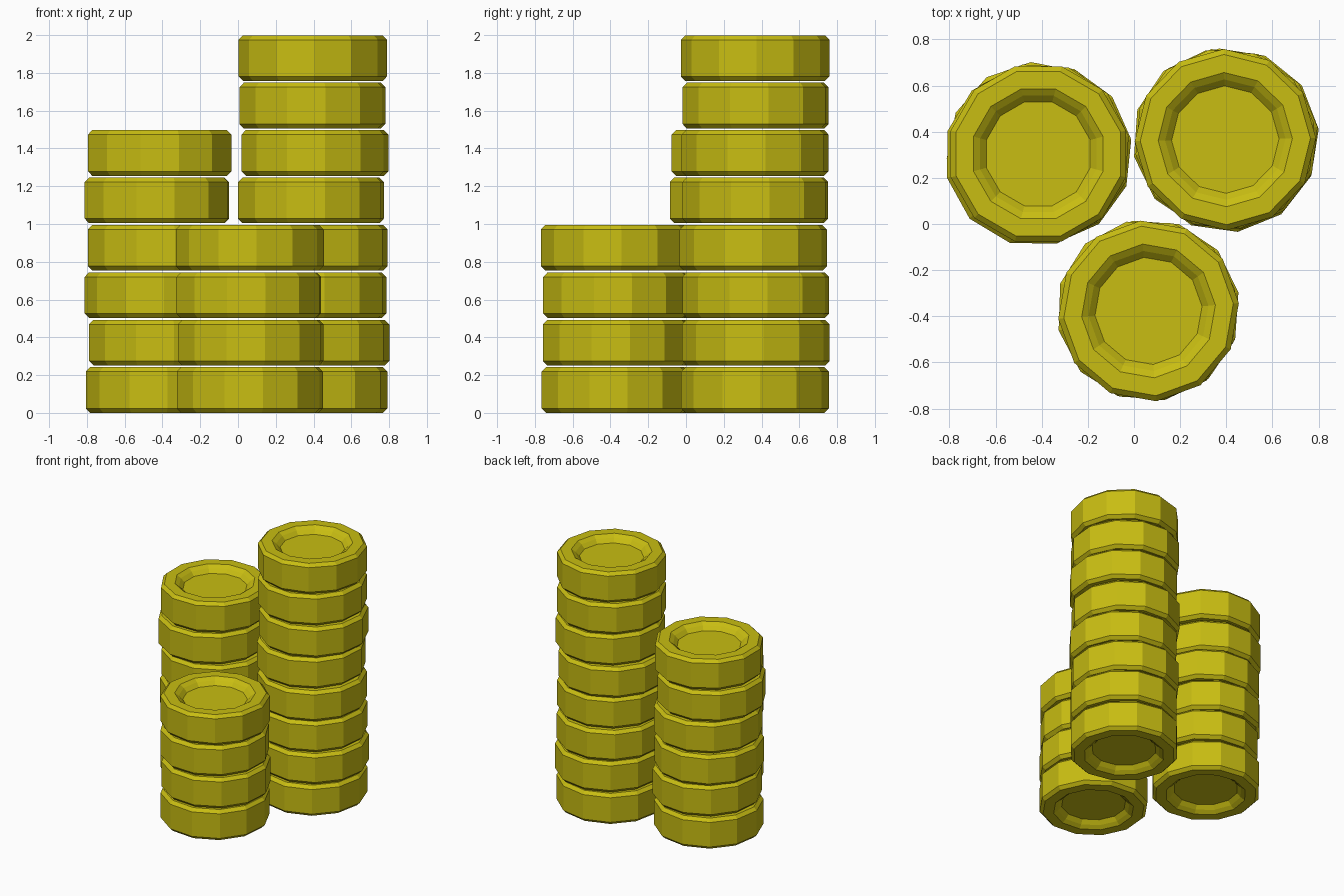
import bpy, bmesh, math

if "Cube" in bpy.data.objects:
    bpy.data.objects.remove(bpy.data.objects["Cube"])

# single gold colour
gold = bpy.data.materials.new("gold")
gold.diffuse_color = (0.58, 0.51, 0.006, 1)
gold.use_nodes = True
gold.node_tree.nodes["Principled BSDF"].inputs["Base Color"].default_value = gold.diffuse_color

SIDES, R, H, PITCH = 12, 0.393, 0.242, 0.251

# half profile from outer wall to recessed floor: (radius, depth below the face)
HALF = [(R, 0.024), (R - 0.024, 0.0), (0.291, 0.0), (0.261, 0.021), (0.233, 0.05)]
# full profile: top floor -> top rim -> wall -> bottom rim -> bottom floor
PROFILE = [(r, H - d) for r, d in reversed(HALF)] + [(r, d) for r, d in HALF]


def coin(name, x, y, z, turn):
    """Twelve-sided chamfered disc with a sunken face on both sides."""
    bm = bmesh.new()
    rings = []
    for r, h in PROFILE:
        rings.append([bm.verts.new((r * math.cos(2 * math.pi * i / SIDES),
                                    r * math.sin(2 * math.pi * i / SIDES), h))
                      for i in range(SIDES)])
    for a, b in zip(rings, rings[1:]):
        for i in range(SIDES):
            j = (i + 1) % SIDES
            bm.faces.new((a[i], b[i], b[j], a[j]))
    bm.faces.new(rings[0])
    bm.faces.new(rings[-1][::-1])
    bmesh.ops.recalc_face_normals(bm, faces=bm.faces)
    me = bpy.data.meshes.new(name)
    bm.to_mesh(me)
    bm.free()
    me.materials.append(gold)
    ob = bpy.data.objects.new(name, me)
    ob.location = (x, y, z)
    ob.rotation_euler.z = math.radians(turn)
    bpy.context.collection.objects.link(ob)


# stacks from the bottom up: (x, y, turn in degrees)
STACKS = {
    "tall_stack": [(0.40, 0.365, 4), (0.41, 0.37, 6), (0.397, 0.37, 9), (0.402, 0.356, 7),
                   (0.386, 0.367, 11), (0.407, 0.366, 8), (0.394, 0.368, 10), (0.396, 0.366, 1)],
    "middle_stack": [(-0.415, 0.307, 6), (-0.40, 0.305, 9), (-0.42, 0.31, 4),
                     (-0.409, 0.306, 11), (-0.43, 0.296, 14), (-0.415, 0.304, 15)],
    "short_stack": [(0.063, -0.377, 10), (0.067, -0.372, 11), (0.056, -0.373, 13),
                    (0.063, -0.377, 5)],
}
for stack, coins in STACKS.items():
    for k, (x, y, turn) in enumerate(coins):
        coin(f"{stack}_coin_{k + 1}", x, y, k * PITCH, turn)
